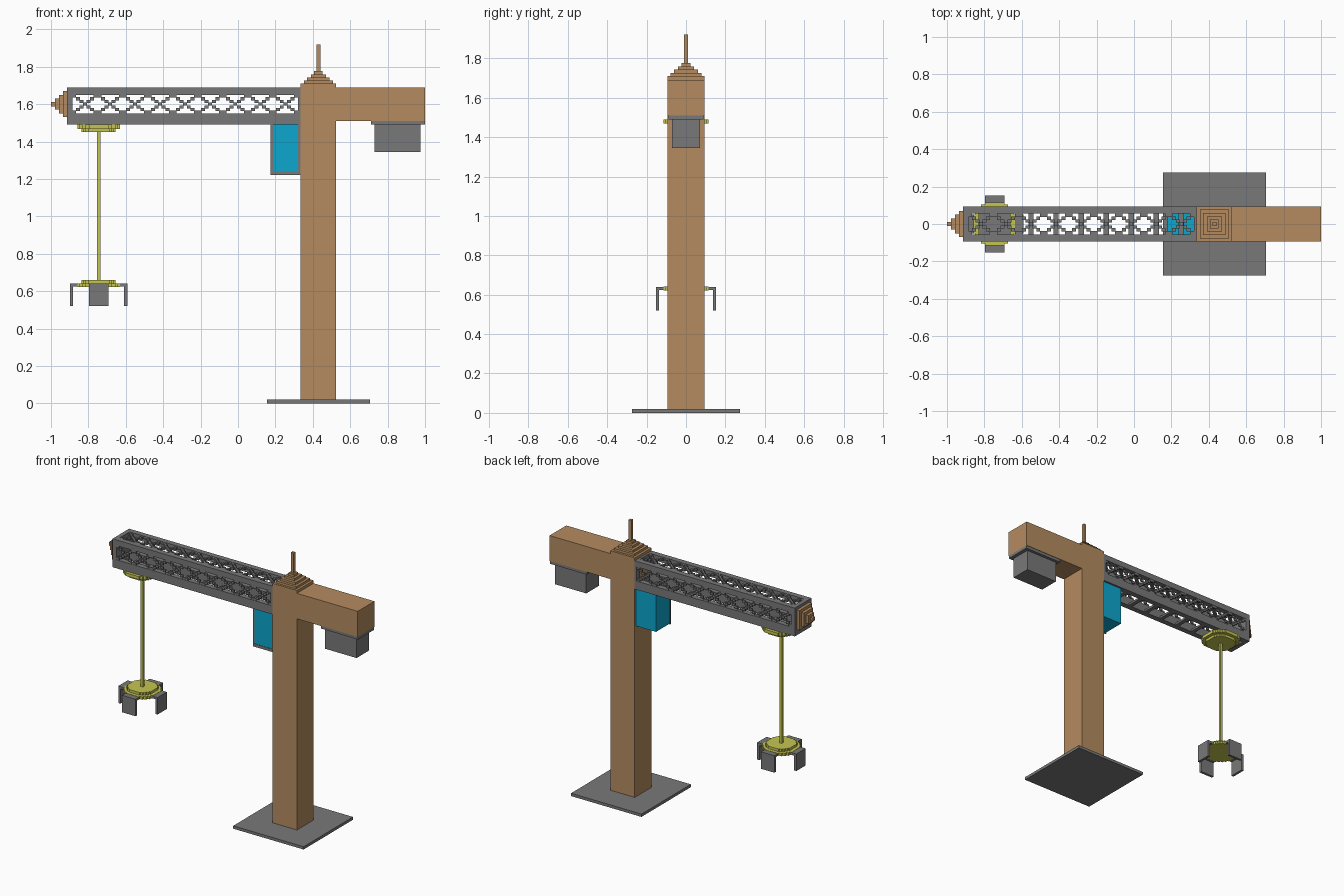
import bpy, bmesh
from mathutils import Matrix, Vector

if "Cube" in bpy.data.objects:
    bpy.data.objects.remove(bpy.data.objects["Cube"])


def material(name, rgb):
    m = bpy.data.materials.new(name)
    m.diffuse_color = (*rgb, 1)
    m.use_nodes = True
    m.node_tree.nodes["Principled BSDF"].inputs["Base Color"].default_value = m.diffuse_color
    return m


BROWN = material("warm_brown", (0.46, 0.26, 0.115))
GREY = material("steel_grey", (0.19, 0.19, 0.19))
YELLOW = material("hoist_yellow", (0.56, 0.56, 0.085))
BLUE = material("glass_blue", (0.004, 0.38, 0.61))


def boxes(name, mat, items):
    """One object made of axis-aligned boxes (x0, x1, y0, y1, z0, z1)."""
    bm = bmesh.new()
    for x0, x1, y0, y1, z0, z1 in items:
        mid = Vector((x0 + x1, y0 + y1, z0 + z1)) / 2
        size = Matrix.Diagonal((x1 - x0, y1 - y0, z1 - z0, 1))
        bmesh.ops.create_cube(bm, size=1, matrix=Matrix.Translation(mid) @ size)
    me = bpy.data.meshes.new(name)
    bm.to_mesh(me)
    bm.free()
    me.materials.append(mat)
    ob = bpy.data.objects.new(name, me)
    bpy.context.collection.objects.link(ob)
    return ob


# Base, tower, stepped cap and mast
TX = 0.43
boxes("base_plate", GREY, [(0.155, 0.705, -0.275, 0.275, 0, 0.02)])
boxes("tower", BROWN, [(TX - 0.095, TX + 0.095, -0.093, 0.093, 0.02, 1.71)])
cap, z = [], 1.71
for h in (0.078, 0.06, 0.04, 0.023):
    cap.append((TX - h, TX + h, -h, h, z, z + 0.0165))
    z += 0.0165
boxes("tower_cap", BROWN, cap)
boxes("mast", BROWN, [(TX - 0.01, TX + 0.01, -0.01, 0.01, z, 1.92)])

# Counter jib and counterweight
boxes("counter_jib", BROWN, [(0.525, 1.0, -0.093, 0.093, 1.51, 1.69)])
boxes("counterweight", GREY, [(0.71, 1.0, -0.09, 0.09, 1.49, 1.51),
                              (0.73, 0.975, -0.07, 0.07, 1.345, 1.49)])

# Jib chords and end frames
X0, X1, W = -0.915, 0.335, 0.093
A, B = -0.885, 0.32
chords = []
for s in (-1, 1):
    y0, y1 = sorted((s * 0.055, s * W))
    chords += [(A, B, y0, y1, 1.65, 1.69), (A, B, y0, y1, 1.49, 1.55)]
chords.append((X0, A, -W, W, 1.49, 1.69))
for y0, y1, z0, z1 in ((-W, -0.055, 1.49, 1.69), (0.055, W, 1.49, 1.69),
                       (-0.055, 0.055, 1.65, 1.69), (-0.055, 0.055, 1.49, 1.55)):
    chords.append((B, X1, y0, y1, z0, z1))
boxes("jib_chords", GREY, chords)

# Stepped cross lattice on both sides and the top, slats underneath
PANELS, N, T = 9, 7, 0.0125
pitch = (B - A) / PANELS
lattice, slats = [], []
for p in range(PANELS):
    left = A + p * pitch
    for i in range(N):
        xa, xb = left + i * pitch / N - 0.001, left + (i + 1) * pitch / N + 0.001
        for j in {i, N - 1 - i}:
            za, zb = 1.55 + j * 0.1 / N - 0.001, 1.55 + (j + 1) * 0.1 / N + 0.001
            ya, yb = -0.055 + j * 0.11 / N - 0.001, -0.055 + (j + 1) * 0.11 / N + 0.001
            lattice += [(xa, xb, -W + 0.002, -W + T, za, zb),
                        (xa, xb, W - T, W - 0.002, za, zb),
                        (xa, xb, ya, yb, 1.69 - T, 1.688)]
    mid = left + pitch / 2
    slats.append((mid - 0.014, mid + 0.014, -0.055, 0.055, 1.49, 1.505))
boxes("jib_lattice", GREY, lattice)
boxes("jib_bottom_slats", GREY, slats)

# Stepped jib tip
tip, x = [], X0
for h in (0.07, 0.05, 0.03, 0.012):
    tip.append((x - 0.02125, x, -h, h, 1.6 - h, 1.6 + h))
    x -= 0.02125
boxes("jib_tip", BROWN, tip)

# Cabin: glass body with a grey front frame
boxes("cabin_glass", BLUE, [(0.178, 0.335, -0.075, 0.08, 1.225, 1.49),
                            (0.187, 0.32, -0.082, -0.075, 1.24, 1.49)])
boxes("cabin_frame", GREY, [(0.175, 0.187, -0.085, -0.073, 1.22, 1.49),
                            (0.32, 0.335, -0.085, -0.073, 1.22, 1.49),
                            (0.187, 0.32, -0.085, -0.073, 1.22, 1.24)])

# Trolley, rope and hook block: stepped round discs
HX = -0.745


def disc(scale, z0, z1):
    return [(HX - a * scale, HX + a * scale, -b * scale, b * scale, z0, z1)
            for a, b in ((0.114, 0.052), (0.09, 0.09), (0.052, 0.114),
                         (0.104, 0.072), (0.072, 0.104))]


boxes("trolley_plate", GREY, [(HX - 0.085, HX + 0.085, -0.055, 0.055, 1.49, 1.502)])
boxes("trolley", YELLOW, disc(1, 1.468, 1.49) + disc(0.8, 1.45, 1.468))
boxes("rope", YELLOW, [(HX - 0.009, HX + 0.009, -0.009, 0.009, 0.65, 1.455)])
boxes("hook_block", YELLOW, disc(1, 0.622, 0.642) + disc(0.8, 0.642, 0.66))

# Four claws around the hook block
claws = []
for s in (-1, 1):
    for inner, outer, z0, z1 in ((0.1, 0.153, 0.624, 0.64), (0.136, 0.153, 0.52, 0.625)):
        a, b = sorted((s * inner, s * outer))
        claws += [(HX + a, HX + b, -0.052, 0.052, z0, z1),
                  (HX - 0.052, HX + 0.052, a, b, z0, z1)]
boxes("claws", GREY, claws)
